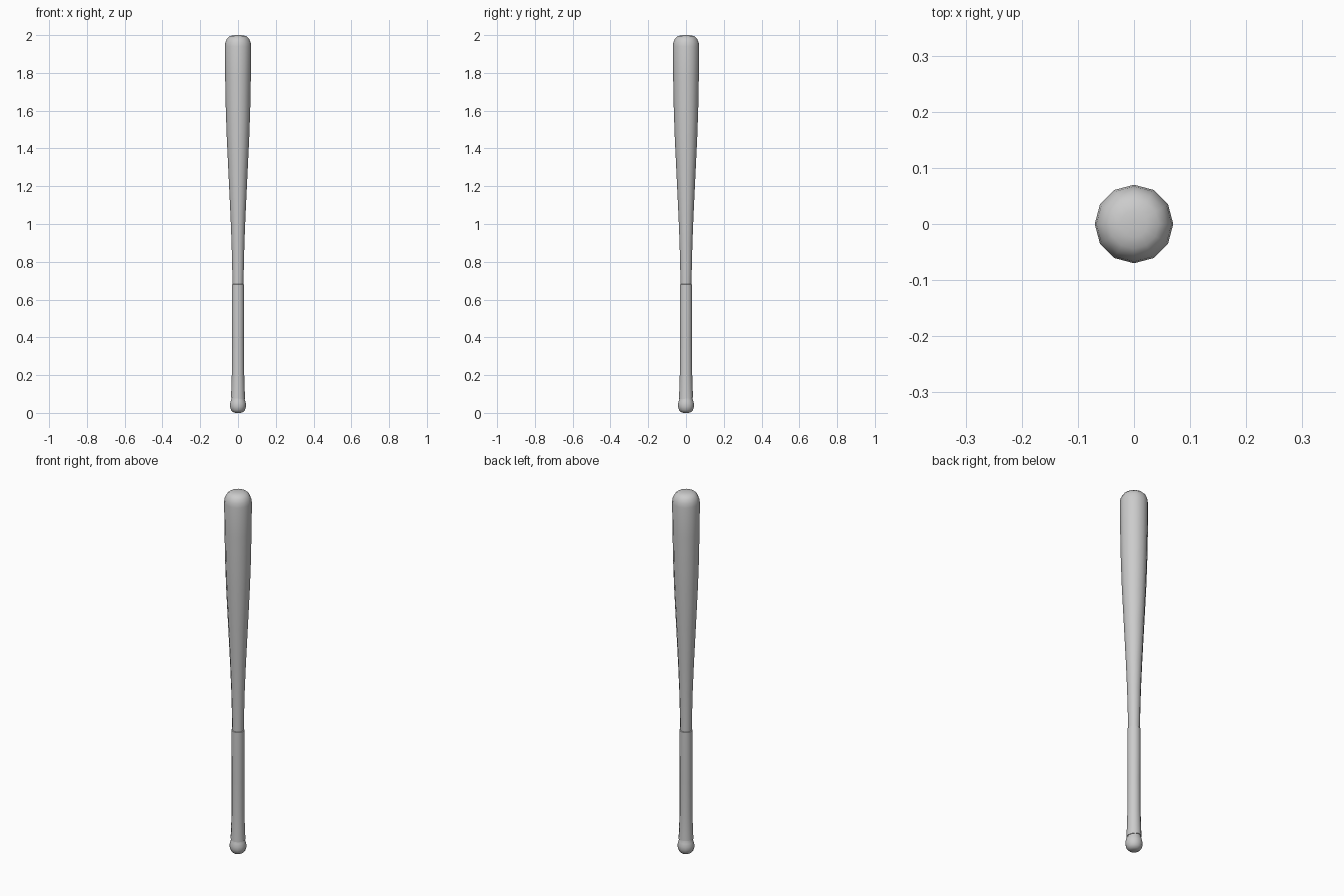
import bpy, bmesh, math

if "Cube" in bpy.data.objects:
    bpy.data.objects.remove(bpy.data.objects["Cube"])

SIDES = 12


def lathe(name, profile, cap=True, tilt=0.0):
    """Revolve (radius, z) points around z; tilt lifts one side of the first ring."""
    bm = bmesh.new()
    rings = []
    for i, (r, z) in enumerate(profile):
        ring = []
        for k in range(SIDES):
            a = 2 * math.pi * k / SIDES
            dz = -tilt * math.cos(a + math.pi / 4) if i < 2 else 0
            ring.append(bm.verts.new((r * math.cos(a), r * math.sin(a), z + dz)))
        rings.append(ring)
    for lo, hi in zip(rings, rings[1:]):
        for k in range(SIDES):
            n = (k + 1) % SIDES
            bm.faces.new((lo[k], lo[n], hi[n], hi[k]))
    if cap:
        bm.faces.new(rings[0][::-1])
        bm.faces.new(rings[-1])
    mesh = bpy.data.meshes.new(name)
    bm.to_mesh(mesh)
    bm.free()
    ob = bpy.data.objects.new(name, mesh)
    bpy.context.collection.objects.link(ob)
    bpy.ops.object.select_all(action='DESELECT')
    ob.select_set(True)
    bpy.context.view_layer.objects.active = ob
    bpy.ops.object.shade_smooth_by_angle(angle=math.radians(50))
    return ob


# Bat: rounded knob, thin handle, tapered barrel, domed tip
lathe("bat_body", [
    (0.012, 0.0), (0.026, 0.004), (0.037, 0.015), (0.042, 0.032), (0.042, 0.048),
    (0.038, 0.064), (0.034, 0.075), (0.031, 0.12), (0.029, 0.25), (0.029, 0.70),
    (0.034, 0.90), (0.040, 1.05), (0.050, 1.26), (0.060, 1.47), (0.065, 1.62),
    (0.068, 1.78), (0.070, 1.94), (0.067, 1.962), (0.058, 1.982),
    (0.044, 1.994), (0.024, 1.999), (0.008, 2.0)])

# Grip wrap: slightly larger sleeve with stepped ends
lathe("grip_wrap", [
    (0.031, 0.078), (0.0375, 0.078), (0.035, 0.13), (0.0325, 0.22),
    (0.032, 0.40), (0.033, 0.55), (0.033, 0.68), (0.028, 0.682)],
    cap=False, tilt=0.004)
